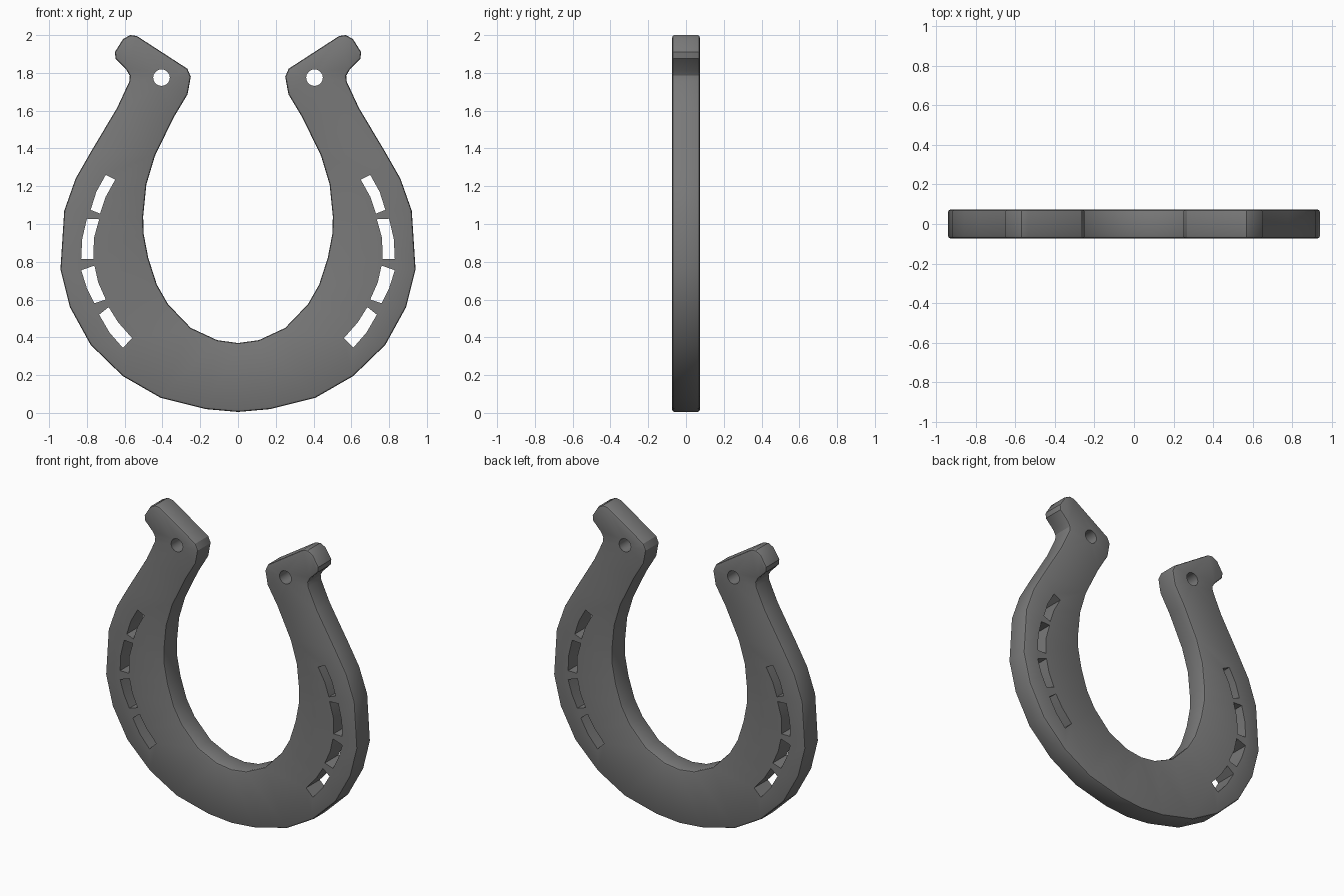
import bpy, bmesh, math
from mathutils import Vector

if "Cube" in bpy.data.objects:
    bpy.data.objects.remove(bpy.data.objects["Cube"])

HALF, BEVEL = 0.073, 0.012

# Right half of the outline: outer edge, heel tip, then inner edge (x, z)
half = [(.17, .02), (.41, .08), (.61, .195), (.78, .36), (.89, .56), (.94, .76),
        (.92, 1.07), (.86, 1.24), (.78, 1.38), (.64, 1.615), (.575, 1.755),
        (.573, 1.785), (.59, 1.815), (.648, 1.875), (.652, 1.91), (.608, 1.98),
        (.57, 2.0), (.535, 1.995), (.268, 1.822), (.25, 1.78), (.267, 1.687),
        (.34, 1.565), (.44, 1.36), (.485, 1.21), (.502, 1.04), (.50, .95),
        (.475, .82), (.43, .68), (.37, .575), (.25, .45), (.11, .385)]
outline = [(0, 0.005)] + half + [(0, .37)] + [(-x, z) for x, z in reversed(half)]

# Nail slots and heel hole on the right side
slots = [
    [(.70, 1.26), (.65, 1.235), (.70, 1.145), (.73, 1.055), (.78, 1.075), (.75, 1.17)],
    [(.80, 1.028), (.735, 1.025), (.763, .925), (.765, .815), (.83, .815), (.825, .92)],
    [(.83, .755), (.76, .78), (.74, .69), (.70, .60), (.76, .58), (.80, .66)],
    [(.735, .52), (.685, .56), (.635, .48), (.56, .395), (.61, .345), (.68, .425)],
]
slots.append([(.405 + .044 * math.cos(math.tau * i / 20),
               1.775 + .044 * math.sin(math.tau * i / 20)) for i in range(20)])
holes = slots + [[(-x, z) for x, z in s] for s in slots]


def inset(loop, d):
    """Offset a counter-clockwise loop inwards."""
    out = []
    for i, p in enumerate(loop):
        a, b, c = Vector(loop[i - 1]), Vector(p), Vector(loop[(i + 1) % len(loop)])
        u, v = (b - a).normalized(), (c - b).normalized()
        n1, n2 = Vector((-u.y, u.x)), Vector((-v.y, v.x))
        out.append(tuple(b + (n1 + n2) * (d / (1 + n1.dot(n2)))))
    return out


bm = bmesh.new()


def tube(rings):
    """Wall through (loop, y) rings; returns first and last ring edges."""
    vs = [[bm.verts.new((x, y, z)) for x, z in loop] for loop, y in rings]
    n = len(vs[0])
    for r, s in zip(vs, vs[1:]):
        for i in range(n):
            j = (i + 1) % n
            bm.faces.new((r[i], r[j], s[j], s[i]))
    return [[bm.edges.get((r[i], r[(i + 1) % n])) for i in range(n)]
            for r in (vs[0], vs[-1])]


# Rounded outer wall and straight hole walls
small, mid = inset(outline, BEVEL), inset(outline, BEVEL * .3)
k = HALF - BEVEL
m = HALF - BEVEL * .3
front, back = tube([(small, -HALF), (mid, -m), (outline, -k),
                    (outline, k), (mid, m), (small, HALF)])
for h in holes:
    f, b = tube([(h, -HALF), (h, HALF)])
    front += f
    back += b

# Flat front and back faces with the holes left open
for edges, y in ((front, -1), (back, 1)):
    bmesh.ops.triangle_fill(bm, use_beauty=True, use_dissolve=False,
                            edges=edges, normal=(0, y, 0))
bmesh.ops.recalc_face_normals(bm, faces=bm.faces)

mesh = bpy.data.meshes.new("horseshoe")
bm.to_mesh(mesh)
bm.free()
obj = bpy.data.objects.new("horseshoe", mesh)
bpy.context.collection.objects.link(obj)

iron = bpy.data.materials.new("dark grey iron")
iron.diffuse_color = (.19, .19, .19, 1)
iron.use_nodes = True
iron.node_tree.nodes["Principled BSDF"].inputs["Base Color"].default_value = iron.diffuse_color
mesh.materials.append(iron)

bpy.context.view_layer.objects.active = obj
obj.select_set(True)
bpy.ops.object.shade_smooth_by_angle(angle=math.radians(30))
